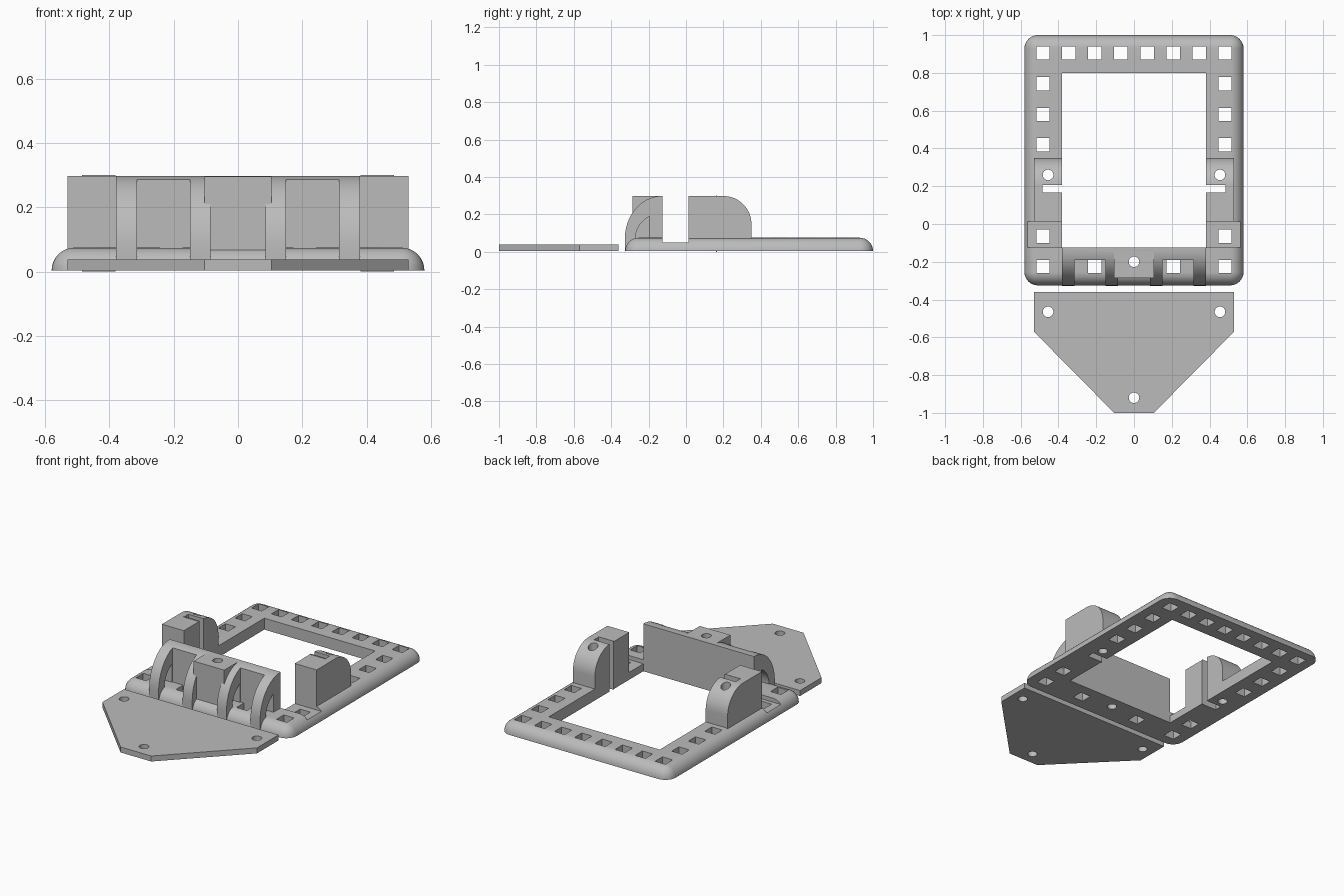
import bpy
import bmesh
from math import cos, sin, pi, radians
from mathutils import Vector

old = bpy.data.objects.get("Cube")
if old:
    bpy.data.objects.remove(old, do_unlink=True)

grey = bpy.data.materials.new("plain grey")
grey.use_nodes = True
grey.diffuse_color = (0.5, 0.5, 0.5, 1)
grey.node_tree.nodes["Principled BSDF"].inputs["Base Color"].default_value = (0.5, 0.5, 0.5, 1)

BASE, TOP, HIGH = 0.004, 0.075, 0.298
RAIL = 0.38          # inner side of the rails
WALL_BACK = -0.125   # front end of the opening


def finish(name, bm):
    bmesh.ops.recalc_face_normals(bm, faces=bm.faces)
    mesh = bpy.data.meshes.new(name)
    bm.to_mesh(mesh)
    bm.free()
    mesh.materials.append(grey)
    ob = bpy.data.objects.new(name, mesh)
    bpy.context.collection.objects.link(ob)
    return ob


def add_prism(bm, points, offset):
    face = bm.faces.new([bm.verts.new(p) for p in points])
    new = bmesh.ops.extrude_face_region(bm, geom=[face])["geom"]
    bmesh.ops.translate(bm, vec=offset, verts=[v for v in new if isinstance(v, bmesh.types.BMVert)])


def boxes(name, *bounds):
    bm = bmesh.new()
    for x0, x1, y0, y1, z0, z1 in bounds:
        add_prism(bm, [(x0, y0, z0), (x1, y0, z0), (x1, y1, z0), (x0, y1, z0)], (0, 0, z1 - z0))
    return finish(name, bm)


def side_prism(name, x0, x1, profile):
    bm = bmesh.new()
    add_prism(bm, [(x0, y, z) for y, z in profile], (x1 - x0, 0, 0))
    return finish(name, bm)


def round_holes(centres, r=0.028, n=32):
    bm = bmesh.new()
    for x, y in centres:
        ring = [(x + r * cos(2 * pi * i / n), y + r * sin(2 * pi * i / n), -1) for i in range(n)]
        add_prism(bm, ring, (0, 0, 2))
    return finish("round_hole_cutter", bm)


def arc(cy, cz, ry, rz, start, end, n=16):
    angles = [radians(start + (end - start) * i / n) for i in range(n + 1)]
    return [(cy + ry * cos(a), cz + rz * sin(a)) for a in angles]


def combine(ob, other, operation="DIFFERENCE"):
    mod = ob.modifiers.new("combine", "BOOLEAN")
    mod.operation, mod.object, mod.solver = operation, other, "EXACT"
    bpy.ops.object.select_all(action="DESELECT")
    bpy.context.view_layer.objects.active = ob
    ob.select_set(True)
    bpy.ops.object.modifier_apply(modifier=mod.name)
    bpy.data.objects.remove(other, do_unlink=True)


def smooth(ob):
    bpy.ops.object.select_all(action="DESELECT")
    bpy.context.view_layer.objects.active = ob
    ob.select_set(True)
    bpy.ops.object.shade_smooth_by_angle(angle=radians(25))


# Frame slab with rounded corners and a rounded upper edge
r = TOP - BASE
bm = bmesh.new()
for sx in (-1, 1):
    for y, sy in ((-0.325 + r, -1), (1 - r, 1)):
        for i in range(9):
            for j in range(9):
                a, t = pi / 2 * i / 8, pi / 2 * j / 8
                bm.verts.new((sx * (0.58 - r + r * cos(a) * cos(t)),
                              y + sy * r * cos(a) * sin(t), BASE + r * sin(a)))
bmesh.ops.remove_doubles(bm, verts=bm.verts, dist=0.0005)
bmesh.ops.convex_hull(bm, input=bm.verts)
bmesh.ops.dissolve_limit(bm, angle_limit=radians(0.5), verts=bm.verts, edges=bm.edges)
frame = finish("frame", bm)

# Front wall with four curved ribs, open pockets and tie windows
wall = side_prism("front_wall", -RAIL, RAIL,
                  arc(-0.13, 0.07, 0.197, HIGH - 0.07, 90, 180)
                  + [(-0.327, BASE + 0.002), (-0.11, BASE + 0.002), (-0.11, HIGH)])
combine(wall, boxes("pocket_cutter", *[(x, x + 0.165, -0.5, -0.19, -0.1, 0.5) for x in (-0.315, 0.15)]))
combine(wall, boxes("centre_cutter", (-0.085, 0.085, -0.5, -0.19, -0.1, 0.5)))
combine(wall, side_prism("window_cutter", -0.5, 0.5,
                         arc(-0.13, 0.07, 0.14, 0.135, 118, 180) + [(-0.195, 0.07)]))
combine(wall, boxes("screw_block", (-0.105, 0.105, -0.285, -0.115, 0.03, HIGH - 0.001)), "UNION")
combine(frame, wall, "UNION")

# Side posts with a rounded rear top
for side in (-1, 1):
    post = side_prism("post", side * 0.36, side * 0.53,
                      [(0.013, 0.03), (0.013, HIGH)]
                      + arc(0.2, HIGH - 0.15, 0.15, 0.15, 90, 0) + [(0.35, 0.03)])
    combine(frame, post, "UNION")

# Main opening, rail notches and post slots
combine(frame, boxes("opening_cutter", (-RAIL, RAIL, WALL_BACK, 0.8, -1, 1)))
for side in (-1, 1):
    x0, x1 = sorted((side * 0.37, side * 0.7))
    combine(frame, boxes("notch_cutter", (x0, x1, WALL_BACK, 0.013, 0.05, 1)))
    x0, x1 = sorted((side * 0.37, side * 0.485))
    combine(frame, boxes("slot_cutter", (x0, x1, 0.165, 0.207, -1, 1)))

# Rows of square holes and the screw holes
spots = [(x * s, 0.905) for x in (0.07, 0.208, 0.345, 0.482) for s in (-1, 1)]
spots += [(0.482 * s, y) for y in (0.743, 0.58, 0.42, -0.065, -0.225) for s in (-1, 1)]
spots += [(0.208 * s, -0.225) for s in (-1, 1)]
h = 0.035
combine(frame, boxes("square_cutter", *[(x - h, x + h, y - h, y + h, -1, 1) for x, y in spots]))
combine(frame, round_holes([(0, -0.2), (-0.455, 0.26), (0.455, 0.26)]))
smooth(frame)

# Thin liners standing slightly proud of the slots
for side, label in ((-1, "right"), (1, "left")):
    x0, x1 = sorted((side * 0.381, side * 0.485))
    boxes(label + "_slot_liner", (x0, x1, 0.161, 0.166, 0, HIGH + 0.003))

# Flat tapered cover plate
half = [(0.53, -0.36), (0.53, -0.57), (0.105, -1.0)]
outline = half + [(-x, y) for x, y in reversed(half)]
bm = bmesh.new()
add_prism(bm, [(x, y, BASE) for x, y in outline], (0, 0, 0.034))
plate = finish("cover_plate", bm)
combine(plate, round_holes([(-0.455, -0.465), (0.455, -0.465), (0, -0.92)]))
smooth(plate)
